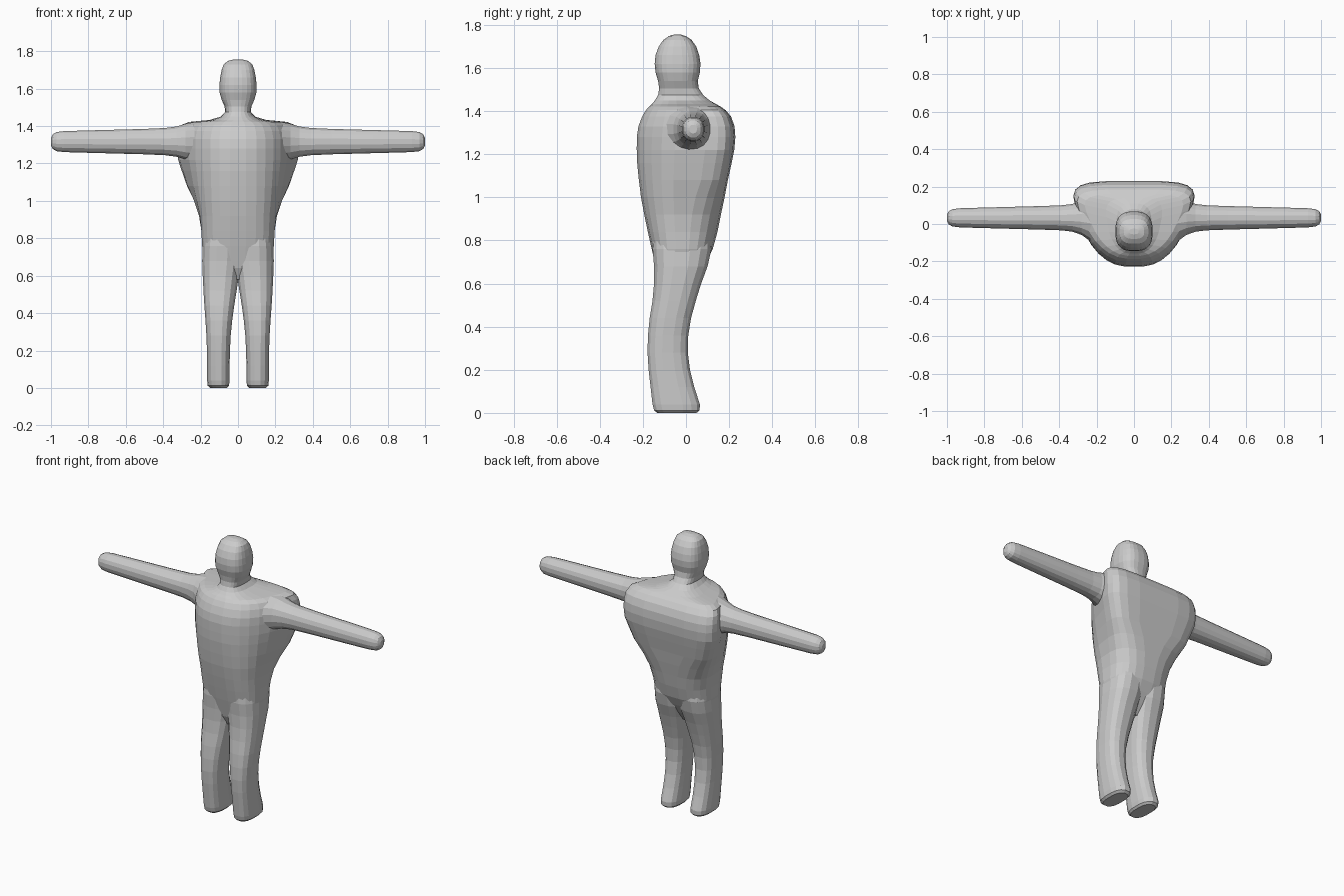
import bpy, bmesh, math

grey = bpy.data.materials.new("plain_grey")
grey.diffuse_color = (0.6, 0.6, 0.6, 1)


def power(v, p):
    return math.copysign(abs(v) ** p, v)


def loft(name, rings):
    """Skin a list of equally sized point rings and cap both ends."""
    bm = bmesh.new()
    loops = [[bm.verts.new(p) for p in ring] for ring in rings]
    n = len(loops[0])
    for a, b in zip(loops, loops[1:]):
        for i in range(n):
            j = (i + 1) % n
            bm.faces.new((a[i], a[j], b[j], b[i]))
    bm.faces.new(loops[0][::-1])
    bm.faces.new(loops[-1])
    bmesh.ops.recalc_face_normals(bm, faces=bm.faces)
    mesh = bpy.data.meshes.new(name)
    bm.to_mesh(mesh)
    bm.free()
    mesh.materials.append(grey)
    ob = bpy.data.objects.new(name, mesh)
    bpy.context.collection.objects.link(ob)
    return ob


def body_ring(z, front, back, wf, wb, n=24):
    """Rounded section, wider at the back where wb exceeds wf."""
    mid, half = (front + back) / 2, (back - front) / 2
    p_back = 0.75 - 0.3 * min(1, max(0, (wb - wf) / 0.1))
    pts = []
    for i in range(n):
        t = 2 * math.pi * (i + 0.5) / n
        p = p_back if math.sin(t) > 0 else 0.75
        s = power(math.sin(t), p)
        w = wf + (wb - wf) * (s + 1) / 2
        pts.append((w * power(math.cos(t), p), mid + half * s, z))
    return pts


# torso, neck and head: height, front y, back y, front half width, back half width
BODY = [
    (0.58, -0.10, 0.02, 0.10, 0.10), (0.64, -0.13, 0.06, 0.15, 0.15),
    (0.70, -0.145, 0.095, 0.18, 0.18), (0.76, -0.16, 0.125, 0.193, 0.193),
    (0.84, -0.178, 0.147, 0.197, 0.197), (0.92, -0.195, 0.163, 0.197, 0.217),
    (1.00, -0.21, 0.18, 0.20, 0.255), (1.08, -0.22, 0.195, 0.20, 0.30),
    (1.16, -0.228, 0.213, 0.20, 0.335), (1.22, -0.23, 0.225, 0.20, 0.36),
    (1.28, -0.23, 0.23, 0.20, 0.365), (1.33, -0.222, 0.226, 0.20, 0.365),
    (1.375, -0.205, 0.21, 0.19, 0.36), (1.405, -0.187, 0.185, 0.175, 0.345),
    (1.422, -0.172, 0.16, 0.15, 0.30), (1.433, -0.16, 0.14, 0.11, 0.17),
    (1.45, -0.145, 0.11, 0.085, 0.10), (1.475, -0.13, 0.08, 0.068, 0.07),
    (1.505, -0.125, 0.06, 0.072, 0.072), (1.54, -0.13, 0.055, 0.088, 0.088),
    (1.58, -0.142, 0.065, 0.099, 0.099), (1.62, -0.146, 0.068, 0.10, 0.10),
    (1.66, -0.142, 0.062, 0.096, 0.096), (1.70, -0.127, 0.048, 0.088, 0.088),
    (1.73, -0.106, 0.027, 0.077, 0.077), (1.748, -0.08, 0.0, 0.055, 0.055),
    (1.756, -0.055, -0.025, 0.025, 0.025),
]
body = loft("body", [body_ring(*r) for r in BODY])

# arm: x, y radius, z radius
ARM = [
    (0.12, 0.18, 0.10), (0.18, 0.165, 0.108), (0.23, 0.13, 0.107),
    (0.28, 0.093, 0.097), (0.33, 0.075, 0.082), (0.39, 0.068, 0.074),
    (0.50, 0.064, 0.069), (0.61, 0.061, 0.066), (0.72, 0.058, 0.063),
    (0.83, 0.055, 0.060), (0.93, 0.052, 0.057), (0.97, 0.047, 0.052),
    (0.99, 0.036, 0.040), (1.0, 0.018, 0.02),
]
# leg: height, front y, back y, inner x, outer x
LEG = [
    (0.0, -0.135, 0.05, 0.058, 0.15), (0.012, -0.15, 0.065, 0.047, 0.163),
    (0.04, -0.157, 0.066, 0.044, 0.166), (0.12, -0.166, 0.04, 0.044, 0.166),
    (0.20, -0.175, 0.02, 0.042, 0.167), (0.28, -0.18, 0.01, 0.038, 0.17),
    (0.36, -0.178, 0.012, 0.03, 0.175), (0.44, -0.17, 0.025, 0.019, 0.181),
    (0.52, -0.157, 0.047, 0.006, 0.186), (0.60, -0.15, 0.072, -0.006, 0.19),
    (0.68, -0.15, 0.102, -0.02, 0.193), (0.76, -0.157, 0.12, -0.02, 0.19),
    (0.86, -0.15, 0.11, 0.0, 0.17),
]


def arm_ring(side, x, ry, rz, n=16):
    ring = []
    for i in range(n):
        t = 2 * math.pi * (i + 0.5) / n
        ring.append((side * x, 0.033 + ry * power(math.cos(t), 0.9),
                     1.317 + rz * power(math.sin(t), 0.9)))
    return ring


def leg_ring(side, z, front, back, inner, outer, n=16):
    ring = []
    for i in range(n):
        t = 2 * math.pi * (i + 0.5) / n
        x = (inner + outer) / 2 + (outer - inner) / 2 * power(math.cos(t), 0.8)
        y = (front + back) / 2 + (back - front) / 2 * power(math.sin(t), 0.8)
        ring.append((side * x, y, z))
    return ring


# merge the limbs into one skin
bpy.context.view_layer.objects.active = body
for side in (-1, 1):
    for limb in (loft("arm", [arm_ring(side, *r) for r in ARM]),
                 loft("leg", [leg_ring(side, *r) for r in LEG])):
        mod = body.modifiers.new("union", 'BOOLEAN')
        mod.operation = 'UNION'
        mod.solver = 'EXACT'
        mod.object = limb
        bpy.ops.object.modifier_apply(modifier=mod.name)
        bpy.data.objects.remove(limb)
